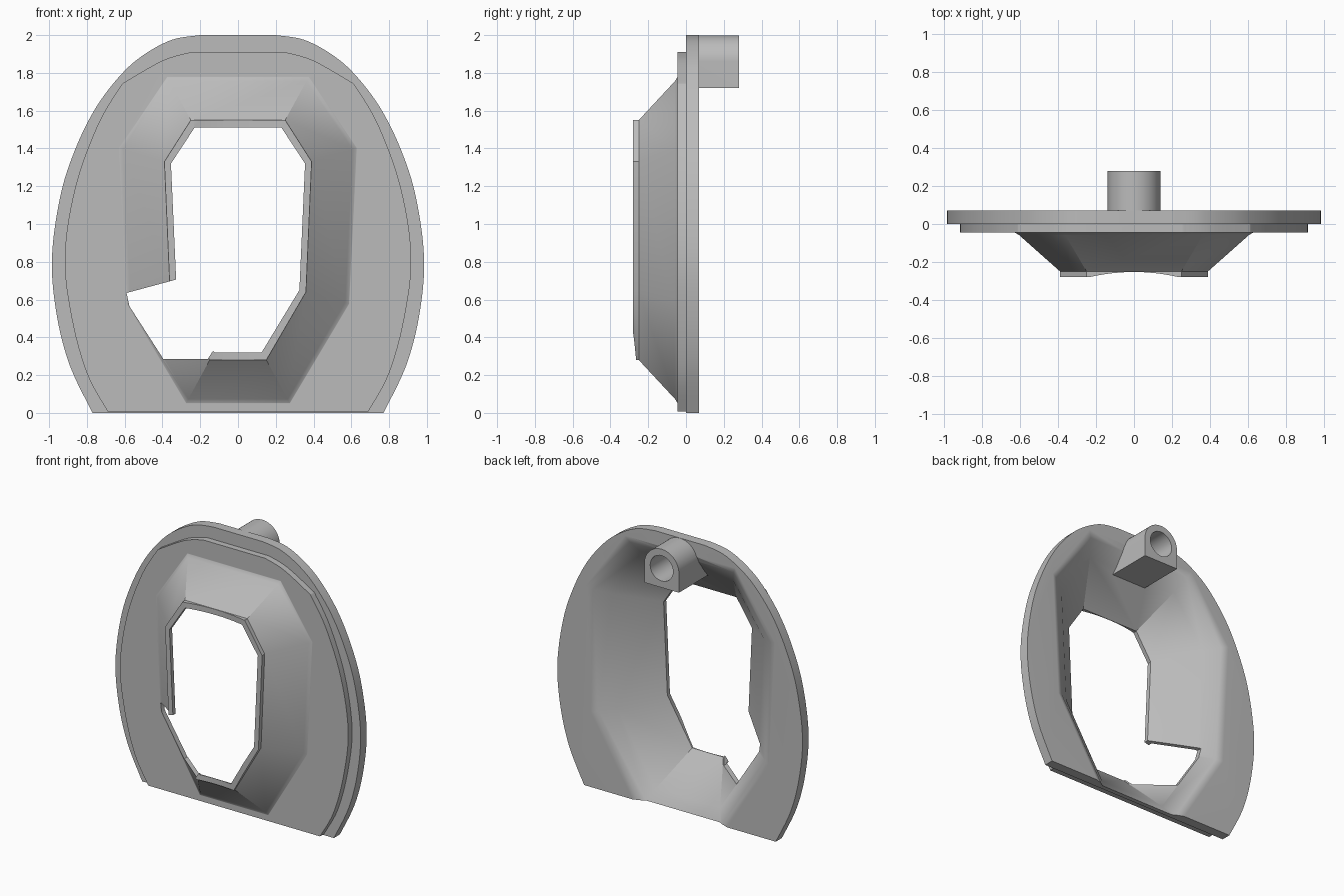
import bpy, bmesh, math
from mathutils import Vector

if "Cube" in bpy.data.objects:
    bpy.data.objects.remove(bpy.data.objects["Cube"])

grey = bpy.data.materials.new("plain grey")
grey.use_nodes = True
colour = (0.5, 0.5, 0.5, 1)
grey.diffuse_color = colour
grey.node_tree.nodes["Principled BSDF"].inputs["Base Color"].default_value = colour


def mirrored(half):
    """Close a right-hand half outline (top to bottom) with its mirror image."""
    return half + [(-x, z) for x, z in reversed(half)]


def smooth_path(points, steps=6):
    """Catmull-Rom curve through the points."""
    p = [Vector(q) for q in [points[0]] + points + [points[-1]]]
    out = []
    for a, b, c, d in zip(p, p[1:], p[2:], p[3:]):
        for i in range(steps):
            t = i / steps
            v = b + t * (c - a) / 2 + t * t * (a - 2.5 * b + 2 * c - d / 2) \
                + t ** 3 * (1.5 * (b - c) + (d - a) / 2)
            out.append((v.x, v.y))
    return out + [points[-1]]


def loft(name, rings):
    """Solid through rings of (x, y, z) points with equal counts."""
    bm = bmesh.new()
    loops = [[bm.verts.new(co) for co in ring] for ring in rings]
    n = len(loops[0])
    for a, b in zip(loops, loops[1:]):
        for i in range(n):
            j = (i + 1) % n
            bm.faces.new((a[i], a[j], b[j], b[i]))
    bm.faces.new(loops[0])
    bm.faces.new(loops[-1])
    bmesh.ops.recalc_face_normals(bm, faces=bm.faces)
    mesh = bpy.data.meshes.new(name)
    bm.to_mesh(mesh)
    bm.free()
    mesh.materials.append(grey)
    ob = bpy.data.objects.new(name, mesh)
    bpy.context.collection.objects.link(ob)
    return ob


def at(y, outline):
    return [(x, y, z) for x, z in outline]


def prism(name, outline, y0, y1):
    return loft(name, [at(y0, outline), at(y1, outline)])


def circle(radius, n, cx=0, cy=0):
    return [(cx + radius * math.cos(math.tau * i / n),
             cy + radius * math.sin(math.tau * i / n)) for i in range(n)]


def combine(target, other, operation):
    mod = target.modifiers.new(operation, "BOOLEAN")
    mod.operation, mod.object, mod.solver = operation, other, "EXACT"
    bpy.context.view_layer.objects.active = target
    bpy.ops.object.modifier_apply(modifier=mod.name)
    bpy.data.objects.remove(other)


# Back plate and slightly smaller front plate
back_outline = smooth_path([(0.2, 2), (0.35, 1.975), (0.5, 1.895), (0.62, 1.79),
                            (0.75, 1.62), (0.86, 1.4), (0.94, 1.15), (0.985, 0.82),
                            (0.96, 0.52), (0.89, 0.25), (0.77, 0)])
front_outline = smooth_path([(0.25, 1.91), (0.4, 1.865), (0.61, 1.745)]) + smooth_path(
    [(0.615, 1.74), (0.74, 1.53), (0.86, 1.2), (0.917, 0.83), (0.88, 0.5),
     (0.8, 0.21), (0.69, 0.008)])
body = prism("frame_body", mirrored(back_outline), 0, 0.07)
combine(body, prism("front_plate", mirrored(front_outline), -0.045, 0.03), "UNION")

# Eight-sided funnel: its tip, and how far each corner spreads towards the base
tip = [(0.25, 1.55), (0.39, 1.33), (0.36, 0.64), (0.15, 0.28)]
opening = [(0.23, 1.51), (0.355, 1.32), (0.325, 0.65), (0.125, 0.32)]
spread = [(0.12, 0.22), (0.23, 0.07), (0.22, -0.06), (0.12, -0.22)]


def funnel(name, start, steps):
    return loft(name, [at(y, mirrored([(x + k * dx, z + k * dz) for (x, z), (dx, dz)
                                       in zip(start, spread)])) for y, k in steps])


combine(body, funnel("funnel_outside", tip, [
    (-0.28, 0), (-0.25, 0), (-0.058, 0.94), (-0.046, 1.03), (-0.04, 1.12), (0.01, 1.12)]), "UNION")

# Mounting lug with rounded top, its root sloping to meet the funnel
arch = [(0.139 * math.cos(math.pi * i / 24), 1.86 + 0.139 * math.sin(math.pi * i / 24))
        for i in range(25)] + [(-0.139, 1.72), (0.139, 1.72)]
lug = loft("mounting_lug", [[(x, 0.01 if z > 1.8 else -0.06, z) for x, z in arch],
                            at(0.28, arch)])
lug.data.update()

# Hollow inside, flaring out towards the back
hollow_steps = [(-0.35, 0), (-0.25, 0), (-0.02, 1.12), (0.05, 1.56), (0.07, 1.77), (0.09, 2)]
combine(body, funnel("hollow", opening, hollow_steps), "DIFFERENCE")
combine(body, lug, "UNION")
combine(body, prism("lug_bore", circle(0.092, 32, 0, 1.86), 0.06, 0.4), "DIFFERENCE")

# Concave scoop across the lip
scoop = circle(1.04, 128, 0, -1.293)
combine(body, loft("lip_scoop", [[(x, y, z) for x, y in scoop] for z in (-0.5, 2.5)]),
        "DIFFERENCE")

# Notch in the lower right of the opening
notch = [(0, 0.78), (-0.33, 0.705), (-0.59, 0.635), (-0.575, 0.565), (-0.395, 0.285),
         (-0.16, 0.285), (-0.135, 0.325), (0, 0.4)]
combine(body, prism("notch", notch, -0.4, 0.06), "DIFFERENCE")

# Centre front to back, keep crisp creases, blend the soft ones
bpy.ops.object.select_all(action="DESELECT")
body.select_set(True)
bpy.context.view_layer.objects.active = body
bpy.ops.object.shade_smooth_by_angle(angle=math.radians(34))
soften = body.modifiers.new("even_normals", "WEIGHTED_NORMAL")
soften.keep_sharp = True
